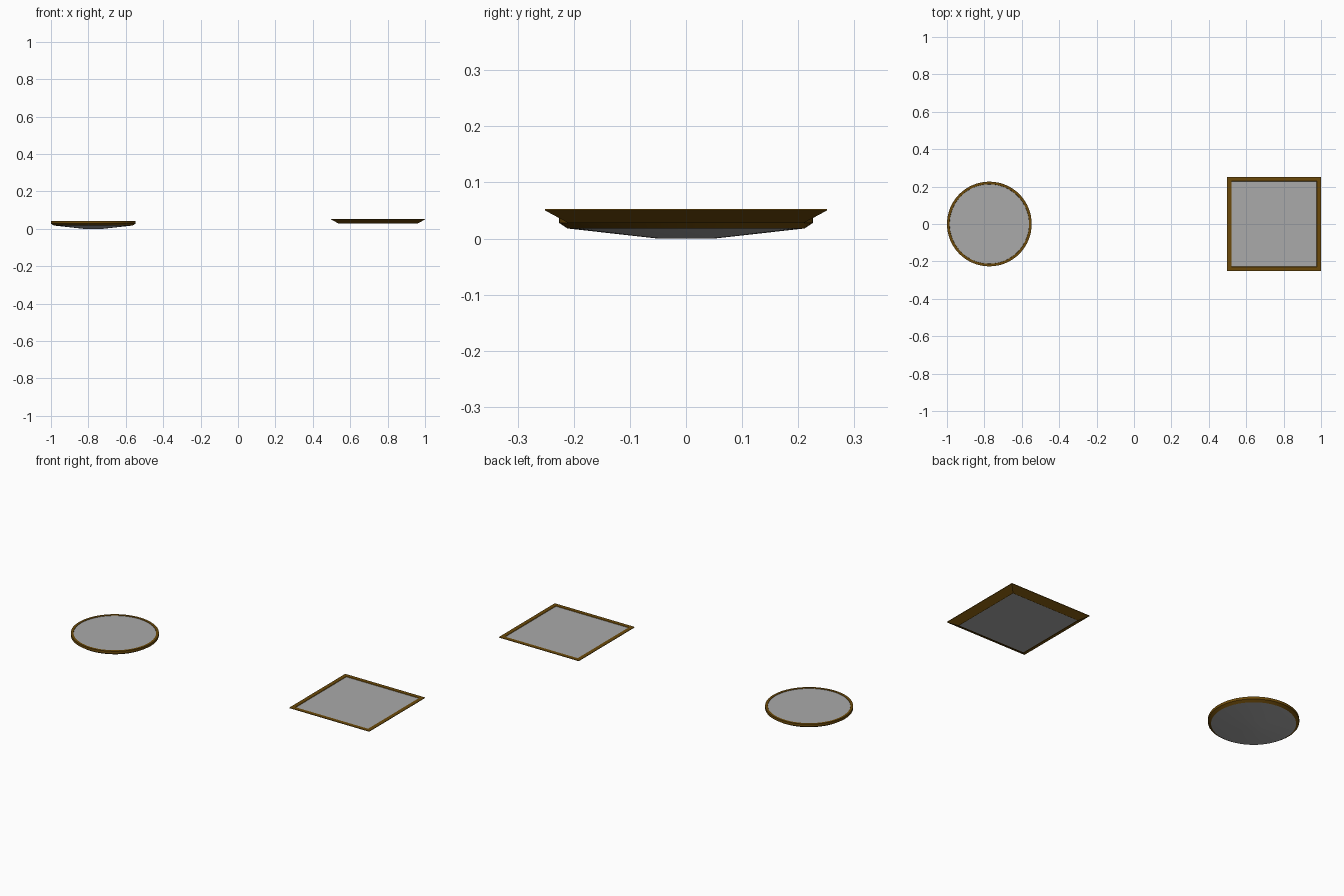
import bpy, bmesh, math

if "Cube" in bpy.data.objects:
    bpy.data.objects.remove(bpy.data.objects["Cube"])


def lathe(name, profile, sides, centre, mat, turn=0.0, scale=1.0, closed=False):
    """Spin an (r, z) profile; sides=4 gives a square form."""
    bm = bmesh.new()
    rings = []
    for r, z in profile:
        rings.append([bm.verts.new((r * scale * math.cos(turn + math.tau * i / sides),
                                    r * scale * math.sin(turn + math.tau * i / sides), z))
                      for i in range(sides)])
    pairs = list(zip(rings, rings[1:]))
    if closed:
        pairs.append((rings[-1], rings[0]))
    for a, b in pairs:
        for i in range(sides):
            j = (i + 1) % sides
            bm.faces.new((a[i], a[j], b[j], b[i]))
    if not closed:
        bm.faces.new(rings[0][::-1])
        bm.faces.new(rings[-1])
    bmesh.ops.recalc_face_normals(bm, faces=bm.faces)
    mesh = bpy.data.meshes.new(name)
    bm.to_mesh(mesh)
    bm.free()
    mesh.materials.append(mat)
    ob = bpy.data.objects.new(name, mesh)
    ob.location = (centre, 0, 0)
    bpy.context.collection.objects.link(ob)
    if sides > 4:
        bpy.context.view_layer.objects.active = ob
        ob.select_set(True)
        bpy.ops.object.shade_smooth_by_angle(angle=math.radians(30))
        ob.select_set(False)
    return ob


def colour(name, *rgb):
    mat = bpy.data.materials.new(name)
    mat.diffuse_color = (*rgb, 1)
    mat.use_nodes = True
    mat.node_tree.nodes["Principled BSDF"].inputs["Base Color"].default_value = mat.diffuse_color
    return mat


frame_mat = colour("frame_brown", 0.15, 0.068, 0.003)
panel_mat = colour("panel_grey", 0.4, 0.4, 0.4)

# Round piece: rim band and shallow coned panel
lathe("round_frame", [(0.213, 0.042), (0.2265, 0.042), (0.2265, 0.028),
                      (0.211, 0.018), (0.205, 0.020)], 64, -0.7735, frame_mat, closed=True)
lathe("round_panel", [(0.05, 0.0), (0.211, 0.018), (0.213, 0.040)], 64, -0.7735, panel_mat)

# Square piece: flared frame with a thin lip, and flat panel
square = dict(sides=4, centre=0.749, turn=math.pi / 4, scale=math.sqrt(2))
lathe("square_frame", [(0.229, 0.053), (0.251, 0.053), (0.251, 0.050), (0.21, 0.028),
                       (0.205, 0.030)], mat=frame_mat, closed=True, **square)
lathe("square_panel", [(0.208, 0.029), (0.229, 0.051)], mat=panel_mat, **square)
